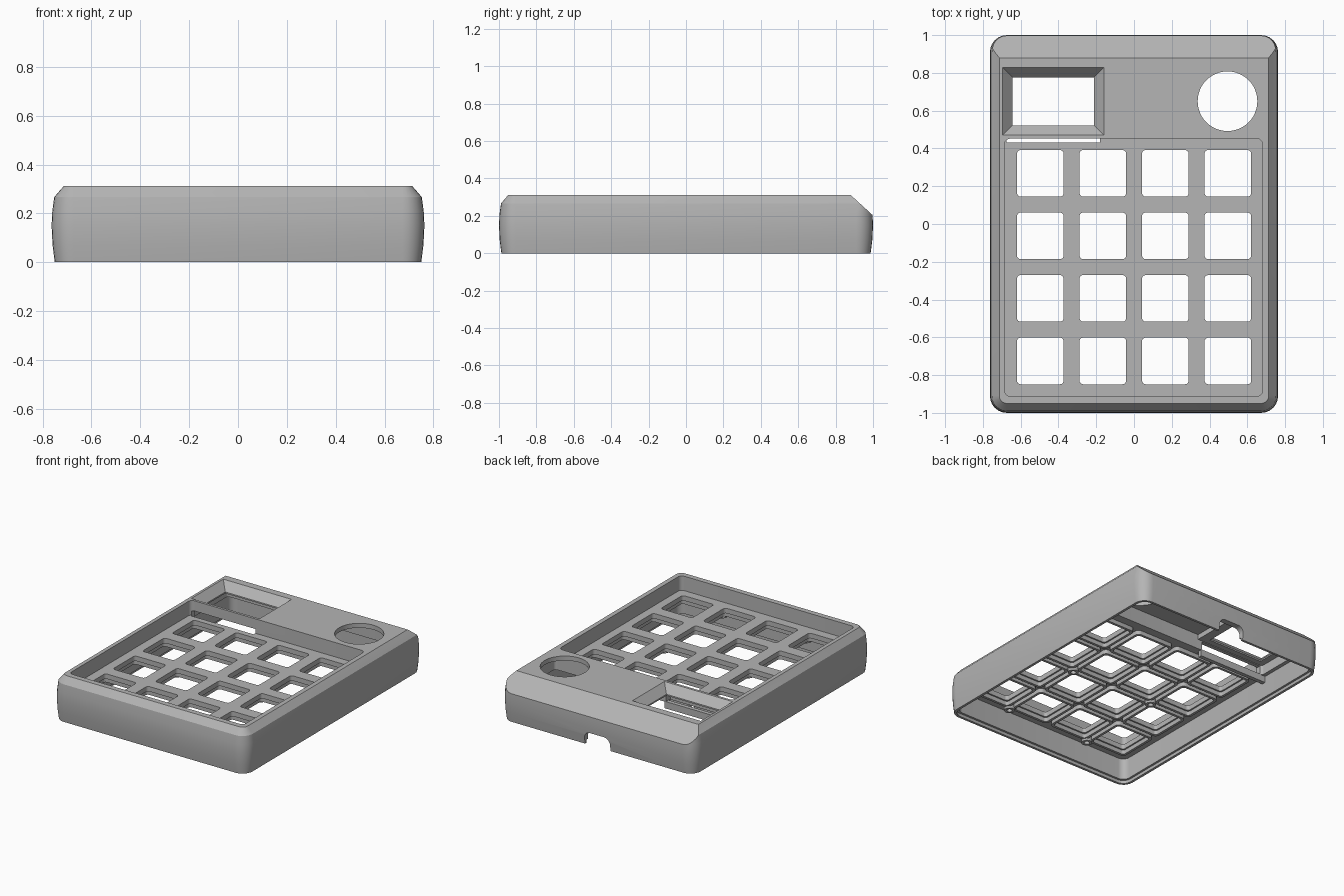
import bpy, bmesh, math
from mathutils import Matrix

if "Cube" in bpy.data.objects:
    bpy.data.objects.remove(bpy.data.objects["Cube"])

grey = bpy.data.materials.new("plastic_grey")
grey.use_nodes = True
COLOUR = (0.46, 0.46, 0.46, 1)
grey.diffuse_color = COLOUR
grey.node_tree.nodes["Principled BSDF"].inputs["Base Color"].default_value = COLOUR

TOP, PLATE_TOP, PLATE_LOW = 0.312, 0.21, 0.175
PITCH, KEY = 0.331, 0.247
KEYS = [(-0.496 + PITCH * i, -0.725 + PITCH * j) for i in range(4) for j in range(4)]


def outline(x0, x1, y0, y1, r, steps=6):
    """Rounded rectangle, counter-clockwise."""
    if r <= 0:
        return [(x0, y0), (x1, y0), (x1, y1), (x0, y1)]
    pts = []
    corners = [(x1 - r, y1 - r), (x0 + r, y1 - r), (x0 + r, y0 + r), (x1 - r, y0 + r)]
    for k, (cx, cy) in enumerate(corners):
        for s in range(steps + 1):
            a = math.pi / 2 * (k + s / steps)
            pts.append((cx + r * math.cos(a), cy + r * math.sin(a)))
    return pts


def finish(name, bm):
    bmesh.ops.recalc_face_normals(bm, faces=bm.faces)
    mesh = bpy.data.meshes.new(name)
    bm.to_mesh(mesh)
    bm.free()
    mesh.materials.append(grey)
    obj = bpy.data.objects.new(name, mesh)
    bpy.context.collection.objects.link(obj)
    return obj


def loft(name, box, r, sections, turn=None):
    """Stack of rounded rectangles; sections are (z, inset)."""
    x0, x1, y0, y1 = box
    bm = bmesh.new()
    rings = []
    for z, d in sections:
        pts = outline(x0 + d, x1 - d, y0 + d, y1 - d, max(r - d, 0.01) if r else 0)
        rings.append([bm.verts.new((x, y, z)) for x, y in pts])
    for a, b in zip(rings, rings[1:]):
        n = len(a)
        for i in range(n):
            bm.faces.new((a[i], a[(i + 1) % n], b[(i + 1) % n], b[i]))
    bm.faces.new(rings[0])
    bm.faces.new(rings[-1])
    if turn:
        bm.transform(turn)
    return finish(name, bm)


def block(name, box, z0, z1, r=0.0):
    return loft(name, box, r, [(z0, 0), (z1, 0)])


def tube(name, x, y, r, z0, z1):
    bm = bmesh.new()
    bmesh.ops.create_cone(bm, cap_ends=True, segments=48, radius1=r, radius2=r, depth=z1 - z0,
                          matrix=Matrix.Translation((x, y, (z0 + z1) / 2)))
    return finish(name, bm)


def combine(target, tool, operation="DIFFERENCE"):
    mod = target.modifiers.new("combine", "BOOLEAN")
    mod.operation, mod.solver, mod.object = operation, "EXACT", tool
    bpy.context.view_layer.objects.active = target
    bpy.ops.object.modifier_apply(modifier=mod.name)
    bpy.data.objects.remove(tool)


# Outer shell with bulged sides and a chamfered top
shell = loft("case_shell", (-0.763, 0.763, -1, 1), 0.09,
             [(0, 0.013), (0.07, 0.004), (0.15, 0), (0.21, 0.003), (0.267, 0.011), (TOP, 0.05)])

# Long slope along the back edge
bm = bmesh.new()
slope = [(0.88, TOP), (1.08, TOP - 0.183), (1.2, 0.5), (0.88, 0.5)]
ends = [[bm.verts.new((x, y, z)) for y, z in slope] for x in (-1, 1)]
for i in range(4):
    j = (i + 1) % 4
    bm.faces.new((ends[0][i], ends[0][j], ends[1][j], ends[1][i]))
bm.faces.new(ends[0])
bm.faces.new(ends[1])
combine(shell, finish("slope_cutter", bm))

# Hollow underside, bottom lip and rear chamber
combine(shell, block("cavity", (-0.717, 0.717, -0.955, 0.955), -0.1, PLATE_LOW, 0.05))
combine(shell, block("lip", (-0.732, 0.732, -0.97, 0.97), -0.1, 0.022, 0.06))
combine(shell, block("rear_cavity", (-0.69, 0.69, 0.48, 0.87), 0.1, 0.28, 0.02))

# Thickened surround of the display
combine(shell, block("surround", (-0.71, -0.145, 0.465, 0.85), 0.245, 0.3), "UNION")

# Recessed key area with a grid of square holes
combine(shell, block("recess", (-0.685, 0.68, -0.912, 0.452), PLATE_TOP, 0.5, 0.03))
for x, y in KEYS:
    h = KEY / 2
    combine(shell, block("key_cutter", (x - h, x + h, y - h, y + h), 0.05, 0.25, 0.02))

# Display window with sloping sides, dial hole, ribbon slot and rear port
combine(shell, loft("window", (-0.695, -0.16, 0.47, 0.828), 0,
                    [(0.1, 0.052), (0.255, 0.052), (TOP + 0.057, -0.052)]))
combine(shell, tube("dial_cutter", 0.495, 0.65, 0.158, 0.1, 0.5))
combine(shell, block("slot", (-0.675, -0.18, 0.432, 0.5), 0.15, 0.24))
combine(shell, loft("port", (-0.1, 0.1, -0.1, 0.09), 0.045, [(-1.1, 0), (-0.9, 0)],
                    Matrix.Rotation(math.pi / 2, 4, "X")))

parts = [shell]

# Raised frames around the key holes on the underside
for n, (x, y) in enumerate(KEYS):
    o, i = 0.152, 0.134
    frame = block(f"key_frame_{n + 1}", (x - o, x + o, y - o, y + o), 0.145, PLATE_LOW + 0.005, 0.03)
    combine(frame, block("inner", (x - i, x + i, y - i, y + i), 0.1, 0.25, 0.02))
    parts.append(frame)

# Screw bosses under the key plate
for x in (-0.33, 0.33):
    for y in (-0.225, -0.875):
        boss = tube("screw_boss", x, y, 0.035, 0.13, PLATE_LOW + 0.005)
        combine(boss, tube("bore", x, y, 0.018, 0.1, 0.17))
        parts.append(boss)

# Support bar below the display slot
parts.append(block("display_support_bar", (-0.72, -0.17, 0.453, 0.482), 0.13, PLATE_LOW + 0.004))

for obj in parts:
    bpy.ops.object.select_all(action="DESELECT")
    obj.select_set(True)
    bpy.context.view_layer.objects.active = obj
    bpy.ops.object.shade_smooth_by_angle(angle=math.radians(25))
